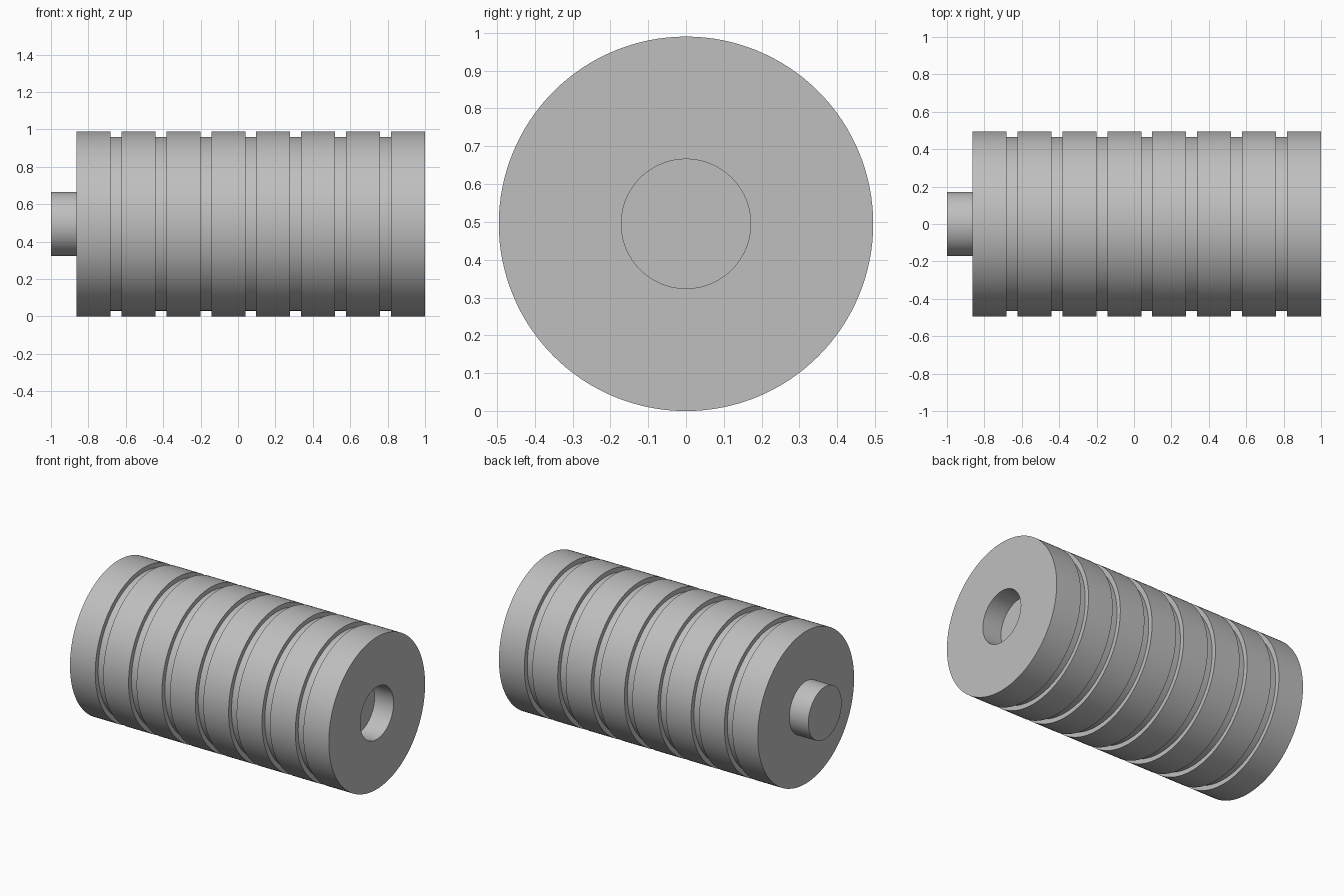
import bpy, bmesh, math
from mathutils import Matrix

if "Cube" in bpy.data.objects:
    bpy.data.objects.remove(bpy.data.objects["Cube"], do_unlink=True)

SEGMENTS = 128
OUTER, GROOVE, BORE = 0.495, 0.465, 0.171
BODY_START, STUB_LENGTH = -0.863, 0.137
LAND, GAP, GROOVES = 0.182, 0.058, 7


def material(name, colour):
    mat = bpy.data.materials.new(name)
    mat.use_nodes = True
    mat.diffuse_color = colour
    mat.node_tree.nodes["Principled BSDF"].inputs["Base Color"].default_value = colour
    return mat


def lathe(name, profile, mat):
    """Revolve (x, radius) points around the x axis."""
    bm = bmesh.new()
    verts = [bm.verts.new((x, 0, r)) for x, r in profile]
    edges = [bm.edges.new(pair) for pair in zip(verts, verts[1:])]
    bmesh.ops.spin(bm, geom=verts + edges, cent=(0, 0, 0), axis=(1, 0, 0),
                   angle=math.tau, steps=SEGMENTS)
    bmesh.ops.remove_doubles(bm, verts=bm.verts, dist=0.0005)
    bmesh.ops.recalc_face_normals(bm, faces=bm.faces)
    bmesh.ops.transform(bm, matrix=Matrix.Translation((0, 0, OUTER)), verts=bm.verts)
    mesh = bpy.data.meshes.new(name)
    bm.to_mesh(mesh)
    bm.free()
    mesh.materials.append(mat)
    obj = bpy.data.objects.new(name, mesh)
    bpy.context.collection.objects.link(obj)
    bpy.ops.object.select_all(action="DESELECT")
    obj.select_set(True)
    bpy.context.view_layer.objects.active = obj
    bpy.ops.object.shade_smooth_by_angle(angle=math.radians(30))
    return obj


# Stub on the right end, leading up to the body face
profile = [(-1, 0), (-1, BORE), (BODY_START, BORE), (BODY_START, OUTER)]

# Evenly spaced square grooves along the body
for i in range(GROOVES):
    start = BODY_START + LAND + i * (LAND + GAP)
    profile += [(start, OUTER), (start, GROOVE),
                (start + GAP, GROOVE), (start + GAP, OUTER)]

# Left end face with a blind socket matching the stub
profile += [(1, OUTER), (1, BORE), (1 - STUB_LENGTH, BORE), (1 - STUB_LENGTH, 0)]

lathe("grooved_cylinder", profile, material("plain grey", (0.52, 0.52, 0.52, 1)))
